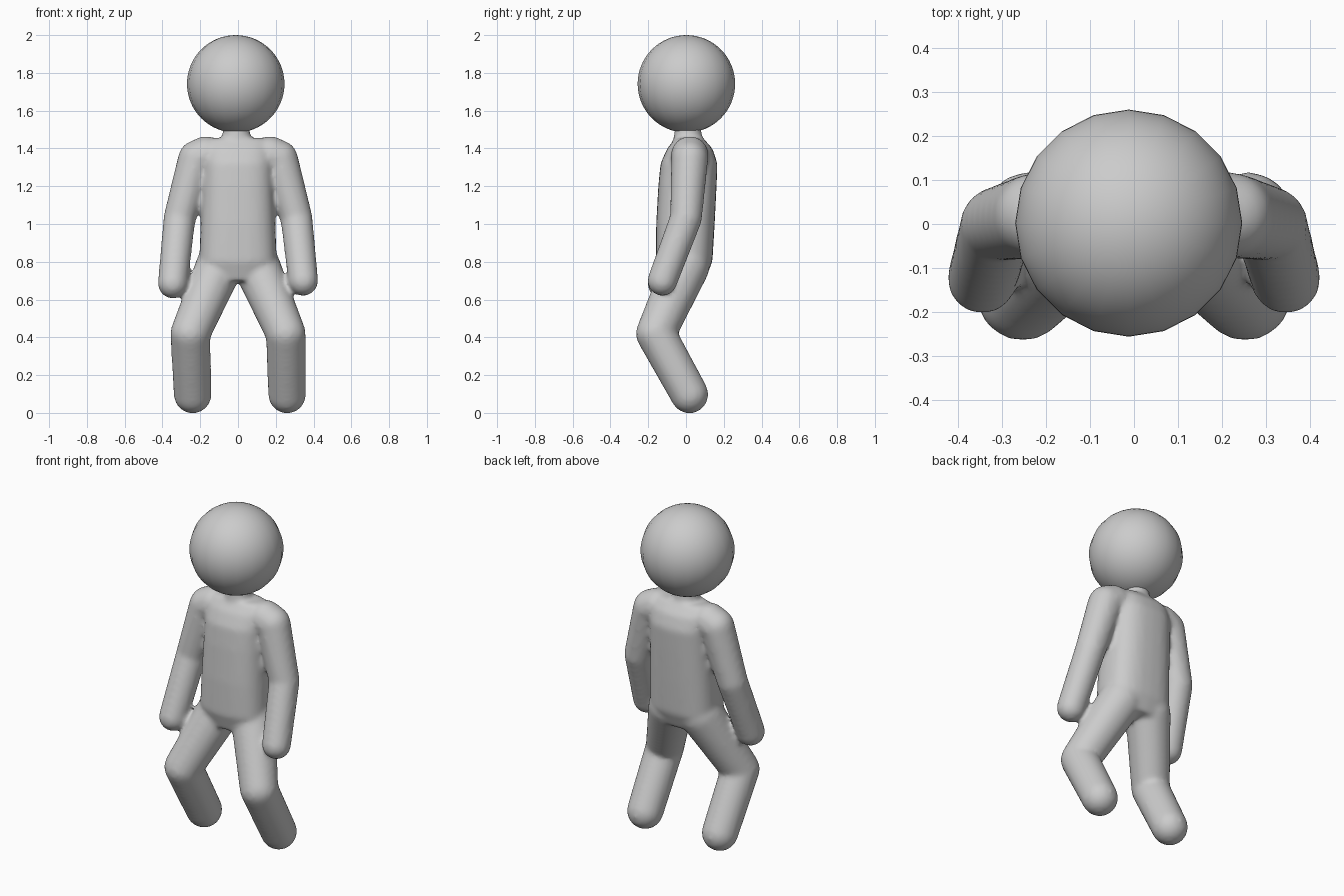
import bpy, bmesh
from math import cos, sin, pi, copysign
from mathutils import Vector

if "Cube" in bpy.data.objects:
    bpy.data.objects.remove(bpy.data.objects["Cube"])


def ball(c, r):
    # points on a sphere
    pts = []
    for i in range(1, 12):
        t = pi * i / 12
        for j in range(20):
            a = 2 * pi * j / 20
            pts.append(Vector(c) + r * Vector((sin(t) * cos(a), sin(t) * sin(a), cos(t))))
    return pts + [Vector(c) + Vector((0, 0, r)), Vector(c) - Vector((0, 0, r))]


def ring(z, hx, y0, y1, n=28, power=0.75):
    # rounded-box cross-section
    pts = []
    for i in range(n):
        a = 2 * pi * i / n
        c, s = cos(a), sin(a)
        pts.append(Vector((hx * copysign(abs(c) ** power, c),
                           (y0 + y1) / 2 + (y1 - y0) / 2 * copysign(abs(s) ** power, s), z)))
    return pts


def add_hull(mesh_bm, pts):
    # closed convex volume around points
    h = bmesh.new()
    for p in pts:
        h.verts.new(p)
    bmesh.ops.convex_hull(h, input=h.verts[:])
    bmesh.ops.delete(h, geom=[v for v in h.verts if not v.link_faces], context='VERTS')
    bmesh.ops.recalc_face_normals(h, faces=h.faces[:])
    tmp = bpy.data.meshes.new("part")
    h.to_mesh(tmp)
    h.free()
    mesh_bm.from_mesh(tmp)
    bpy.data.meshes.remove(tmp)


def limb(mesh_bm, joints):
    # chain of tapered capsules
    for (a, ra), (b, rb) in zip(joints, joints[1:]):
        add_hull(mesh_bm, ball(a, ra) + ball(b, rb))


bm = bmesh.new()

# torso
rings = [(0.70, .15, -.13, .10), (0.80, .205, -.16, .14), (1.0, .197, -.158, .152),
         (1.2, .19, -.147, .162), (1.32, .187, -.135, .167), (1.40, .18, -.10, .14),
         (1.455, .15, -.055, .09)]
add_hull(bm, [p for r in rings for p in ring(*r)])

# neck
limb(bm, [((-.005, .01, 1.38), .085), ((-.01, .01, 1.55), .065)])

# arms and legs
for s in (-1, 1):
    dz = 0.007 * s
    limb(bm, [((s * .17, .02, 1.365), .10), ((s * .22, .02, 1.345), .098),
              ((s * .31, .0, 1.03), .085), ((s * .345, -.125, .692 + dz), .08)])
    foot_x = .26 if s > 0 else -.24
    limb(bm, [((s * .10, .0, .775), .125), ((s * .253, -.16, .42), .106),
              ((foot_x, .018, .098), .101)])

me = bpy.data.meshes.new("body")
bm.to_mesh(me)
bm.free()
body = bpy.data.objects.new("body", me)
bpy.context.collection.objects.link(body)

# blend the parts into one soft skin
rem = body.modifiers.new("blend", 'REMESH')
rem.mode = 'VOXEL'
rem.voxel_size = 0.013
rem.use_smooth_shade = True
sm = body.modifiers.new("soften", 'SMOOTH')
sm.factor = 0.5
sm.iterations = 10

# head
bpy.ops.mesh.primitive_uv_sphere_add(segments=20, ring_count=32, radius=0.258,
                                     location=(-.012, .002, 1.742))
head = bpy.context.object
head.name = "head"
bpy.ops.object.shade_smooth()
